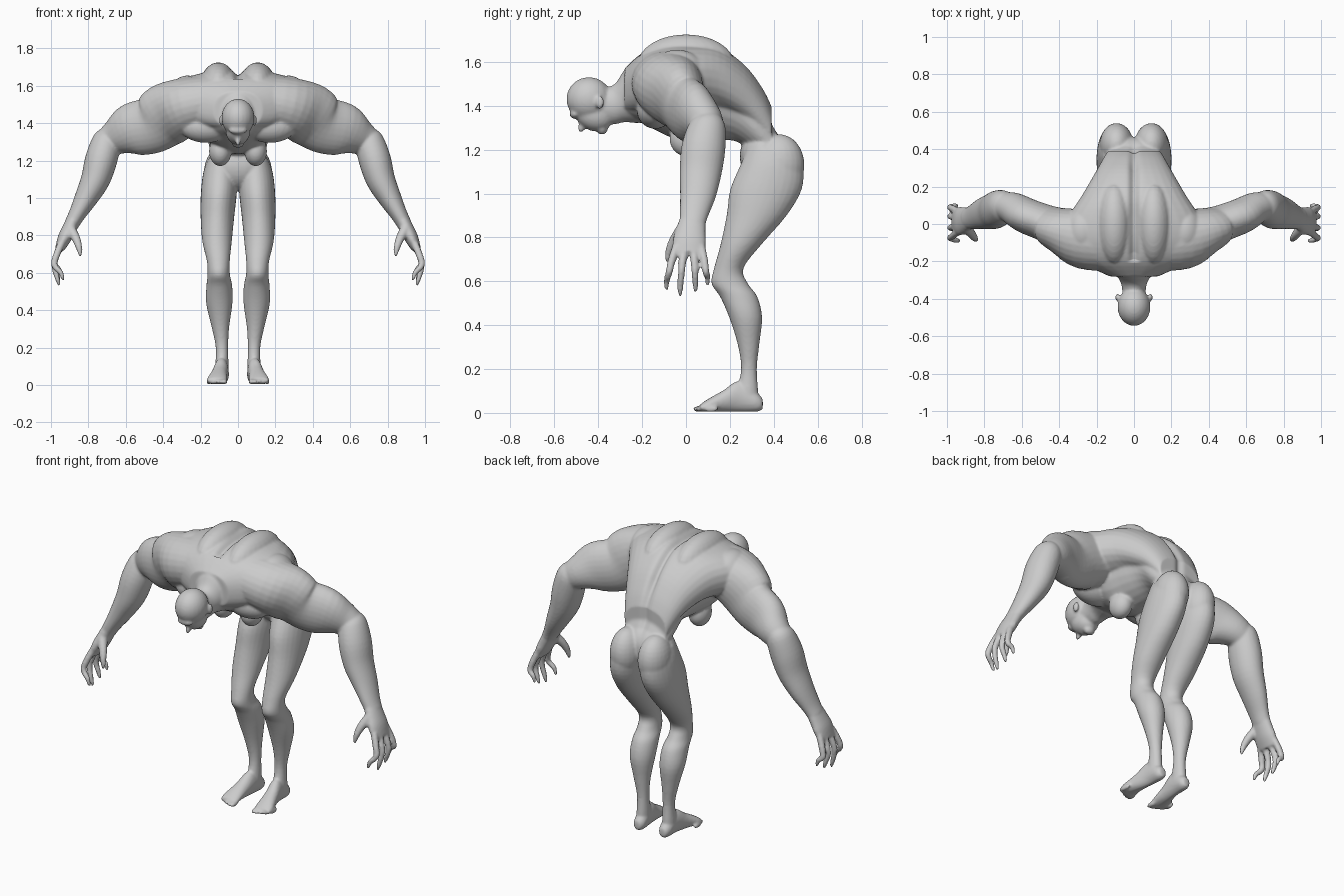
import bpy, bmesh, math
from mathutils import Vector, Matrix

bm = bmesh.new()
X, Y, Z = Vector((1, 0, 0)), Vector((0, 1, 0)), Vector((0, 0, 1))


def smooth_rows(rows, steps=4):
    """Catmull-Rom interpolation of ring rows."""
    p = [rows[0]] + rows + [rows[-1]]
    out = []
    for i in range(1, len(p) - 2):
        for k in range(steps):
            t = k / steps
            out.append([0.5 * (2 * b + (c - a) * t + (2 * a - 5 * b + 4 * c - d) * t * t
                               + (3 * b - a - 3 * c + d) * t ** 3)
                        for a, b, c, d in zip(p[i - 1], p[i], p[i + 1], p[i + 2])])
    return out + [list(rows[-1])]


def loft(rows, u, v=None, side=1, power=2.0, n=28):
    """Rings (x, y, z, radius along u, radius along v); v follows the path if not given."""
    rows = smooth_rows(rows)
    cs = [Vector(r[:3]) for r in rows]
    rings = []
    for i, r in enumerate(rows):
        a, b = u, v
        if b is None:
            t = (cs[min(i + 1, len(cs) - 1)] - cs[max(i - 1, 0)]).normalized()
            a = (u - t * u.dot(t)).normalized()
            b = t.cross(a)
        ring = []
        for k in range(n):
            c, s = math.cos(2 * math.pi * k / n), math.sin(2 * math.pi * k / n)
            c = math.copysign(abs(c) ** (2 / power), c)
            s = math.copysign(abs(s) ** (2 / power), s)
            q = cs[i] + a * (r[3] * c) + b * (r[4] * s)
            ring.append(bm.verts.new((q.x * side, q.y, q.z)))
        rings.append(ring)
    for r0, r1 in zip(rings, rings[1:]):
        for k in range(n):
            bm.faces.new((r0[k], r0[(k + 1) % n], r1[(k + 1) % n], r1[k]))
    bm.faces.new(rings[0])
    bm.faces.new(rings[-1])


def blob(c, r, side=1, tilt=0):
    m = (Matrix.Translation((c[0] * side, c[1], c[2])) @ Matrix.Rotation(tilt, 4, 'X')
         @ Matrix.Diagonal((*r, 1)))
    bmesh.ops.create_uvsphere(bm, u_segments=24, v_segments=16, radius=1, matrix=m)


# Rib cage and belly
loft([(0, .42, 1.19, .13, .08), (0, .32, 1.31, .16, .13), (0, .22, 1.41, .17, .17),
      (0, .10, 1.45, .20, .21), (0, 0, 1.46, .22, .225), (0, -.08, 1.46, .23, .20),
      (0, -.18, 1.46, .22, .15), (0, -.27, 1.45, .12, .10)], X, Z)
# Broad back
loft([(0, .39, 1.29, .14, .11), (0, .35, 1.36, .165, .12), (0, .27, 1.45, .21, .135),
      (0, .15, 1.52, .28, .15), (0, .02, 1.53, .36, .155), (0, -.10, 1.52, .37, .155),
      (0, -.20, 1.50, .29, .14), (0, -.28, 1.47, .13, .10)], X, Z, power=2.3)
# Pelvis
blob((0, .355, 1.17), (.165, .11, .13))
# Neck
loft([(0, -.22, 1.47, .14, .15), (0, -.28, 1.445, .09, .12), (0, -.33, 1.405, .066, .09),
      (0, -.41, 1.40, .06, .08)], X, Z)
# Head: skull, face, brow, nose, mouth, chin
blob((0, -.442, 1.43), (.088, .103, .1))
blob((0, -.42, 1.36), (.066, .092, .072), tilt=-.45)
blob((0, -.505, 1.362), (.05, .026, .022))
blob((0, -.474, 1.308), (.014, .018, .03), tilt=-.3)
blob((0, -.425, 1.302), (.03, .022, .018))
blob((0, -.383, 1.295), (.034, .026, .027))

for s in (1, -1):
    # Ear
    blob((.088, -.392, 1.415), (.012, .019, .03), s)
    # Back, chest and lower rib muscles
    blob((.105, .0, 1.59), (.10, .22, .135), s)
    blob((.27, -.04, 1.55), (.10, .13, .105), s)
    blob((.17, -.14, 1.38), (.14, .085, .085), s)
    blob((.095, .0, 1.25), (.06, .075, .08), s)
    # Shoulder and upper arm
    loft([(.10, -.09, 1.52, .16, .14), (.27, -.075, 1.49, .165, .155),
          (.38, -.035, 1.445, .125, .17), (.46, .0, 1.39, .10, .153),
          (.57, .042, 1.365, .095, .14), (.65, .085, 1.325, .085, .098),
          (.71, .10, 1.285, .07, .075)], Y, None, s)
    # Forearm
    loft([(.685, .10, 1.35, .055, .05), (.70, .098, 1.31, .083, .076),
          (.73, .08, 1.21, .10, .086), (.762, .067, 1.10, .096, .078),
          (.812, .055, 1.0, .083, .062), (.862, .037, .91, .066, .045),
          (.89, .03, .86, .058, .04)], Y, None, s)
    # Palm
    loft([(.875, .033, .89, .058, .038), (.905, .022, .83, .068, .038),
          (.93, .015, .78, .076, .036), (.955, .012, .725, .072, .024)], Y, None, s)
    # Fingers
    for y0, y1, zt, xt in ((-.045, -.088, .56, .935), (-.006, -.026, .533, .955),
                           (.034, .043, .55, .955), (.07, .098, .58, .945)):
        ym = (y0 + y1) / 2
        loft([(.945, y0, .755, .019, .02), (.972, ym, .69, .018, .019),
              (.982, (ym + y1) / 2, .64, .016, .017), (xt + .012, y1, zt + .04, .014, .014),
              (xt, y1, zt, .008, .008)], Y, None, s, n=12)
    # Thumb
    loft([(.90, -.015, .84, .03, .03), (.867, -.055, .785, .023, .024),
          (.85, -.078, .735, .017, .018), (.842, -.086, .69, .009, .009)], Y, None, s, n=12)
    # Leg
    loft([(.09, .385, 1.20, .075, .11), (.095, .39, 1.13, .092, .142),
          (.103, .365, 1.02, .096, .163), (.11, .322, .90, .09, .137),
          (.112, .252, .77, .079, .094), (.105, .195, .66, .061, .067),
          (.103, .199, .59, .06, .083), (.10, .24, .53, .069, .085),
          (.10, .272, .435, .07, .075), (.094, .285, .31, .047, .049),
          (.086, .287, .20, .033, .036), (.086, .28, .09, .036, .05),
          (.086, .28, .04, .034, .05)], X, Y, s)
    # Buttock
    blob((.093, .425, 1.13), (.09, .115, .14), s)
    # Foot
    loft([(.085, .35, .04, .02, .025), (.085, .32, .05, .036, .045),
          (.089, .24, .075, .038, .07), (.10, .17, .054, .043, .049),
          (.111, .10, .034, .053, .029), (.113, .065, .022, .051, .017)], X, Z, s)
    # Toes
    for i in range(5):
        blob((.072 + .0215 * i, .065 + .003 * i * i, .018),
             (.0155 if i == 0 else .0105, .036, .014), s)

# Fuse every part into one smooth skin
bmesh.ops.recalc_face_normals(bm, faces=bm.faces)
mesh = bpy.data.meshes.new("body")
bm.to_mesh(mesh)
bm.free()
body = bpy.data.objects.new("body", mesh)
bpy.context.collection.objects.link(body)
bpy.context.view_layer.objects.active = body
body.select_set(True)
rem = body.modifiers.new("fuse", 'REMESH')
rem.mode = 'VOXEL'
rem.voxel_size = .0075
sm = body.modifiers.new("soften", 'SMOOTH')
sm.factor = .5
sm.iterations = 5
for name in ("fuse", "soften"):
    bpy.ops.object.modifier_apply(modifier=name)

# Spine groove
moves = []
for v in body.data.vertices:
    x, y, z = v.co
    if abs(x) < .08 and -.26 < y < .46 and z > 1.2 and v.normal.y + v.normal.z > .3:
        fade = min(1, (y + .26) / .1, (.46 - y) / .15)
        moves.append((v.index, v.normal * (-.028 * fade * math.exp(-(x / .022) ** 2))))
for i, d in moves:
    body.data.vertices[i].co += d
for p in body.data.polygons:
    p.use_smooth = True
